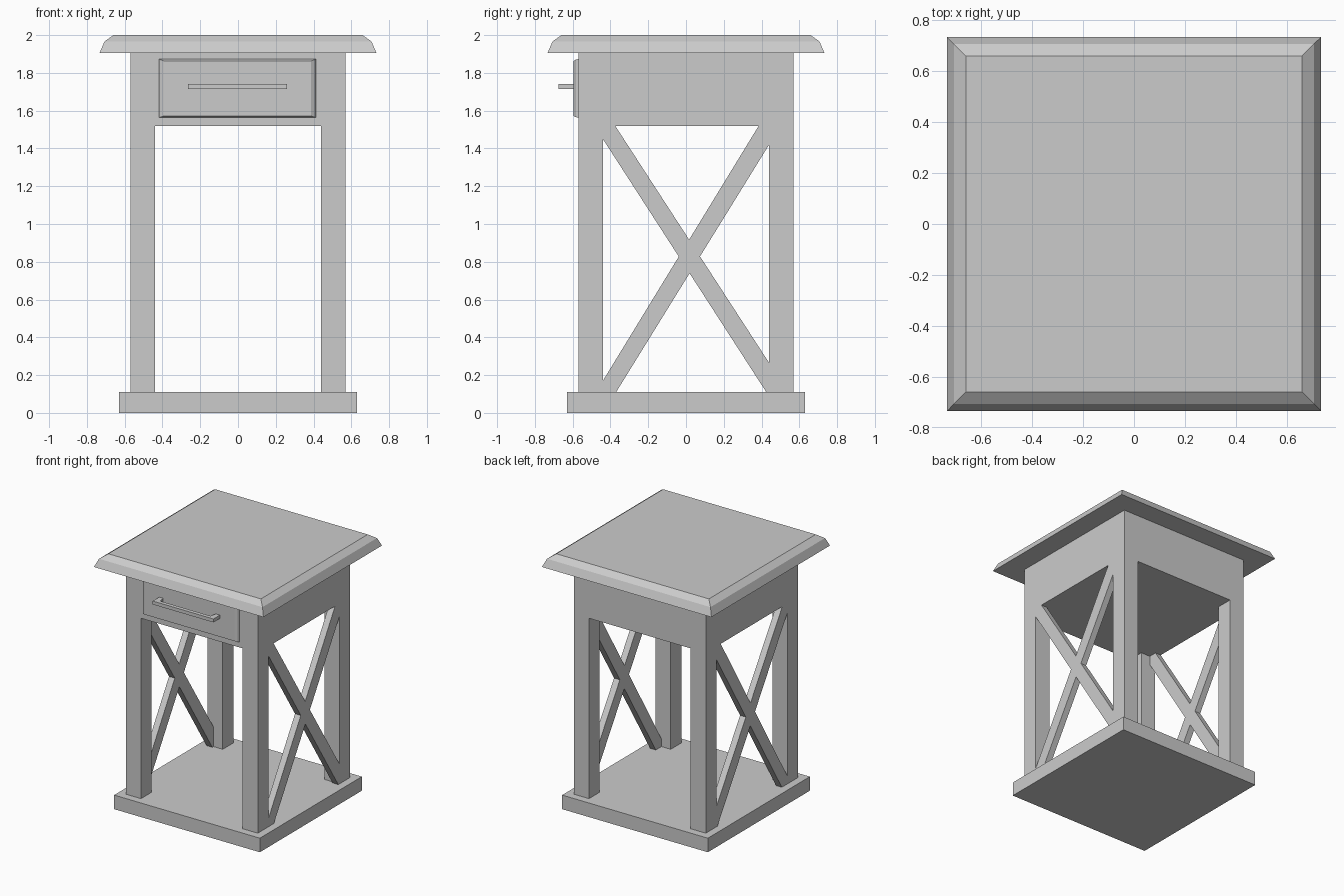
import bpy, bmesh, math

if "Cube" in bpy.data.objects:
    bpy.data.objects.remove(bpy.data.objects["Cube"])


def finish(name, bm, smooth=None):
    bmesh.ops.recalc_face_normals(bm, faces=bm.faces)
    me = bpy.data.meshes.new(name)
    bm.to_mesh(me)
    bm.free()
    ob = bpy.data.objects.new(name, me)
    bpy.context.collection.objects.link(ob)
    if smooth:
        bpy.ops.object.select_all(action='DESELECT')
        ob.select_set(True)
        bpy.context.view_layer.objects.active = ob
        bpy.ops.object.shade_smooth_by_angle(angle=math.radians(smooth))
    return ob


def loft(name, rings, smooth=None):
    """Closed solid through matching rings of points."""
    bm = bmesh.new()
    vs = [[bm.verts.new(p) for p in r] for r in rings]
    n = len(vs[0])
    for a, b in zip(vs, vs[1:]):
        for i in range(n):
            j = (i + 1) % n
            bm.faces.new((a[i], a[j], b[j], b[i]))
    bm.faces.new(vs[0])
    bm.faces.new(vs[-1])
    return finish(name, bm, smooth)


def rect_z(hx, hy, z):
    return [(-hx, -hy, z), (hx, -hy, z), (hx, hy, z), (-hx, hy, z)]


def rect_y(x0, x1, z0, z1, y):
    return [(x0, y, z0), (x1, y, z0), (x1, y, z1), (x0, y, z1)]


def box(name, lo, hi):
    x0, y0, z0 = lo
    x1, y1, z1 = hi
    return loft(name, [rect_y(x0, x1, z0, z1, y0), rect_y(x0, x1, z0, z1, y1)])


# Base shelf and drawer housing
box("base", (-0.63, -0.63, 0), (0.63, 0.63, 0.11))
box("drawer_housing", (-0.57, -0.57, 1.52), (0.57, 0.57, 1.905))

# Table top with rounded-over edge
loft("table_top", [rect_z(h, h, z) for h, z in
                   ((0.733, 1.905), (0.707, 1.966), (0.66, 2.0))], smooth=30)

# Four square legs
for sx, side in ((-1, "left"), (1, "right")):
    for sy, end in ((-1, "front"), (1, "back")):
        xs = sorted((sx * 0.44, sx * 0.57))
        ys = sorted((sy * 0.44, sy * 0.57))
        box(f"{end}_{side}_leg", (xs[0], ys[0], 0.11), (xs[1], ys[1], 1.52))

# Crossed braces on both sides, trimmed to the opening (y, z outlines)
brace_fall = [(-0.44, 1.52), (-0.44, 1.45), (0.425, 0.11),
              (0.44, 0.11), (0.44, 0.265), (-0.375, 1.52)]
brace_rise = [(-0.44, 0.11), (-0.37, 0.11), (0.44, 1.42),
              (0.44, 1.52), (0.385, 1.52), (-0.44, 0.17)]
for sx, side in ((-1, "left"), (1, "right")):
    for kind, outline in (("falling", brace_fall), ("rising", brace_rise)):
        loft(f"{side}_{kind}_brace",
             [[(sx * x, y, z) for y, z in outline] for x in (0.52, 0.57)])

# Drawer front with chamfered edges
loft("drawer_front", [rect_y(-0.418, 0.412, 1.563, 1.873, -0.57),
                      rect_y(-0.412, 0.406, 1.566, 1.87, -0.583),
                      rect_y(-0.392, 0.386, 1.572, 1.863, -0.595)])

# Bar handle: U shape seen from above, extruded in z
handle = [(-0.265, -0.595), (-0.265, -0.675), (0.26, -0.675), (0.26, -0.595),
          (0.225, -0.595), (0.215, -0.645), (-0.22, -0.645), (-0.23, -0.595)]
loft("drawer_handle", [[(x, y, z) for x, y in handle] for z in (1.715, 1.742)])
